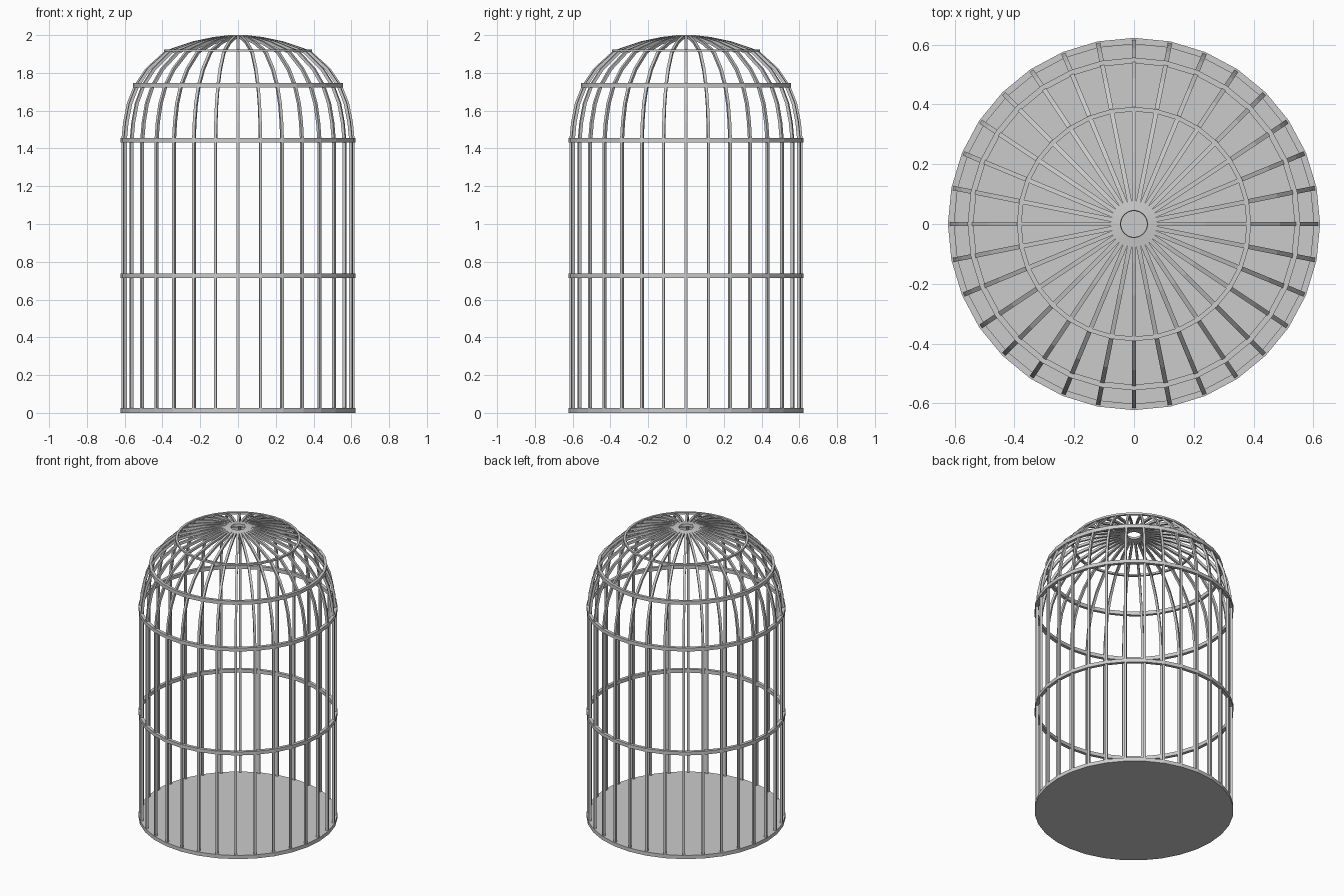
import bpy
import bmesh
from math import sin, cos, pi
from mathutils import Vector

if "Cube" in bpy.data.objects:
    bpy.data.objects.remove(bpy.data.objects["Cube"])

SIDES = 32


def make_object(name, bm):
    bmesh.ops.recalc_face_normals(bm, faces=bm.faces)
    mesh = bpy.data.meshes.new(name)
    bm.to_mesh(mesh)
    bm.free()
    obj = bpy.data.objects.new(name, mesh)
    bpy.context.collection.objects.link(obj)
    return obj


def ring(name, inner, outer, z0, z1):
    # Flat hoop with a rectangular section
    bm = bmesh.new()
    section = [(inner, z0), (outer, z0), (outer, z1), (inner, z1)]
    loops = []
    for i in range(SIDES):
        a = 2 * pi * i / SIDES
        loops.append([bm.verts.new((r * cos(a), r * sin(a), z)) for r, z in section])
    for i in range(SIDES):
        a, b = loops[i], loops[(i + 1) % SIDES]
        for k in range(4):
            m = (k + 1) % 4
            bm.faces.new((a[k], b[k], b[m], a[m]))
    return make_object(name, bm)


def bars(name, path, width, depth):
    # One bent bar following the outer (radius, z) path, repeated round the axis
    pts = [Vector(p) for p in path]
    inner = []
    for i, p in enumerate(pts):
        t = (pts[min(i + 1, len(pts) - 1)] - pts[max(i - 1, 0)]).normalized()
        inner.append(p + Vector((-t.y, t.x)) * depth)
    bm = bmesh.new()
    for i in range(SIDES):
        a = 2 * pi * i / SIDES
        out, side = Vector((cos(a), sin(a), 0)), Vector((-sin(a), cos(a), 0))
        loops = []
        for p, q in zip(pts, inner):
            corners = [(p, -1), (p, 1), (q, 1), (q, -1)]
            loops.append([bm.verts.new(out * c.x + side * s * width / 2 + Vector((0, 0, c.y)))
                          for c, s in corners])
        for lo, hi in zip(loops, loops[1:]):
            for k in range(4):
                m = (k + 1) % 4
                bm.faces.new((lo[k], lo[m], hi[m], hi[k]))
        bm.faces.new(loops[0])
        bm.faces.new(loops[-1])
    return make_object(name, bm)


# Solid floor disc
bm = bmesh.new()
bmesh.ops.create_cone(bm, cap_ends=True, segments=SIDES, radius1=0.622, radius2=0.622, depth=0.025)
bmesh.ops.translate(bm, verts=bm.verts, vec=(0, 0, 0.0125))
make_object("cage_floor", bm)

# Upright bars bending into the dome
bars("cage_bars",
     [(0.618, 0.01), (0.618, 1.44), (0.608, 1.54), (0.588, 1.64), (0.550, 1.735),
      (0.488, 1.825), (0.385, 1.918), (0.24, 1.967), (0.13, 1.99), (0.045, 2.0)],
     0.015, 0.016)

# Hoops
ring("middle_hoop", 0.602, 0.623, 0.715, 0.739)
ring("upper_hoop", 0.602, 0.623, 1.431, 1.455)
ring("dome_lower_hoop", 0.538, 0.557, 1.722, 1.747)
ring("dome_upper_hoop", 0.377, 0.392, 1.912, 1.925)
